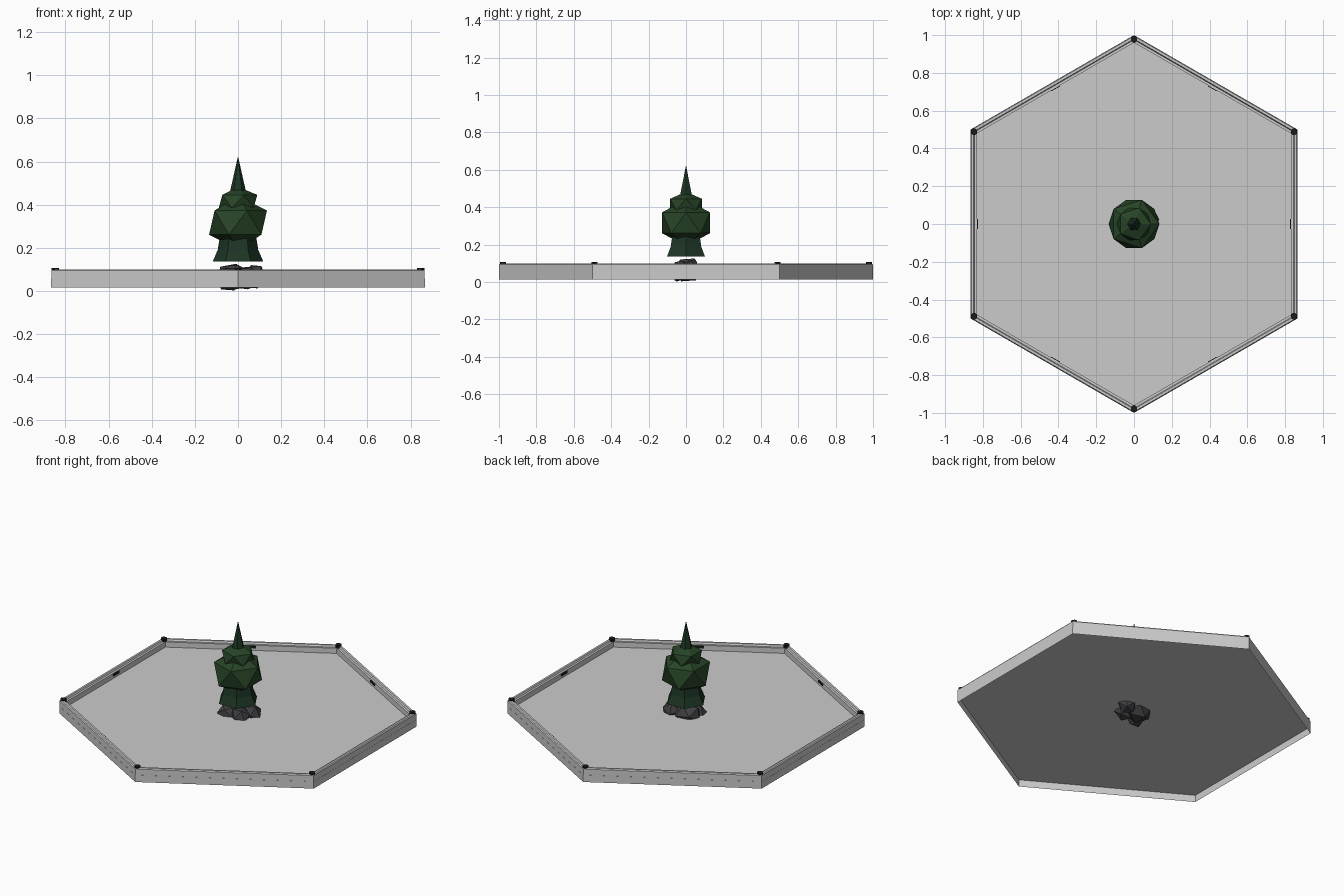
import bpy, bmesh
from math import cos, sin, pi, radians
from mathutils import Euler, Matrix, Vector

if "Cube" in bpy.data.objects:
    bpy.data.objects.remove(bpy.data.objects["Cube"])


def material(name, rgb):
    m = bpy.data.materials.new(name)
    m.diffuse_color = (*rgb, 1)
    m.use_nodes = True
    m.node_tree.nodes["Principled BSDF"].inputs["Base Color"].default_value = m.diffuse_color
    return m


GREEN = material("leaf_green", (0.02, 0.058, 0.02))
DEEP = material("deep_green", (0.012, 0.036, 0.018))
ROCK = material("rock_grey", (0.05, 0.05, 0.056))
BLACK = material("black", (0.01, 0.012, 0.012))


def finish(bm, name, mat=None):
    bmesh.ops.recalc_face_normals(bm, faces=bm.faces)
    me = bpy.data.meshes.new(name)
    bm.to_mesh(me)
    bm.free()
    if mat:
        me.materials.append(mat)
    ob = bpy.data.objects.new(name, me)
    bpy.context.collection.objects.link(ob)
    return ob


def lathe(name, profile, sides, start=0.0, closed=False, caps=(True, True), mat=None):
    """Faceted revolve; closed joins the profile into a ring, else ends may be capped."""
    bm = bmesh.new()
    rings = []
    for r, z in profile:
        rings.append([bm.verts.new((r * cos(start + 2 * pi * i / sides),
                                    r * sin(start + 2 * pi * i / sides), z)) for i in range(sides)])
    pairs = list(zip(rings, rings[1:])) + ([(rings[-1], rings[0])] if closed else [])
    for a, b in pairs:
        for i in range(sides):
            j = (i + 1) % sides
            bm.faces.new((a[i], a[j], b[j], b[i]))
    if not closed:
        for ring, cap in zip((rings[0], rings[-1]), caps):
            if cap:
                bm.faces.new(ring)
    bmesh.ops.remove_doubles(bm, verts=bm.verts, dist=1e-5)
    return finish(bm, name, mat)


def blob(name, loc, size, mat, tilt=(0, 0, 0)):
    bm = bmesh.new()
    rot = Euler([radians(a) for a in tilt])
    m = Matrix.Translation(loc) @ Matrix.Diagonal((*size, 1)) @ rot.to_matrix().to_4x4()
    bmesh.ops.create_icosphere(bm, subdivisions=1, radius=1, matrix=m)
    return finish(bm, name, mat)


# hexagonal tile, open underneath, with a stepped raised border
tile = lathe("base_tile", [(1.0, 0.015), (1.0, 0.058)], 6, pi / 2, caps=(False, True))
bm = bmesh.new()
bm.from_mesh(tile.data)
top = max(bm.faces, key=lambda f: f.calc_area())
if top.normal.z < 0:
    bmesh.ops.reverse_faces(bm, faces=bm.faces)
bm.to_mesh(tile.data)
bm.free()
lathe("border_wall", [(0.96, 0.058), (0.999, 0.058), (0.999, 0.094), (0.994, 0.1),
                      (0.98, 0.1), (0.975, 0.09), (0.96, 0.09)], 6, pi / 2, True)

for i in range(6):
    # corner studs
    a = pi / 2 + i * pi / 3
    stud = lathe("corner_stud", [(0.018, 0.088), (0.018, 0.107)], 8, pi / 8, mat=BLACK)
    stud.location = (0.978 * cos(a), 0.978 * sin(a), 0)
    # small plates on the inside of each border wall
    b = i * pi / 3
    bm = bmesh.new()
    bmesh.ops.create_cube(bm, size=1, matrix=Matrix.LocRotScale(
        Vector((0.8295, 0, 0)) @ Matrix.Rotation(-b, 3, 'Z') + Vector((0, 0, 0.08)),
        Matrix.Rotation(b, 3, 'Z'), Vector((0.005, 0.055, 0.014))))
    finish(bm, "wall_plate", BLACK)

# rocks around the foot of the tree, sunk through the tile
for x, y, z, sx, sy, sz, turn in [
        (-0.02, 0.01, 0.065, 0.085, 0.075, 0.07, 20),
        (0.075, 0.03, 0.066, 0.06, 0.05, 0.062, 65),
        (-0.045, -0.045, 0.055, 0.058, 0.045, 0.06, 110),
        (0.04, -0.035, 0.06, 0.06, 0.05, 0.06, 40)]:
    blob("rock", (x, y, z), (sx, sy, sz), ROCK, (37.4, 0, turn))

# tree: flared skirt, two faceted crowns, pointed tip
lathe("tree_skirt", [(0.117, 0.137), (0.094, 0.19), (0.083, 0.26)], 6, mat=DEEP)
blob("large_crown", (0, 0, 0.317), (0.15, 0.15, 0.125), GREEN)
blob("small_crown", (0, 0, 0.415), (0.1, 0.1, 0.068), GREEN)
lathe("tree_tip", [(0.046, 0.42), (0.0, 0.625)], 6, mat=DEEP)
